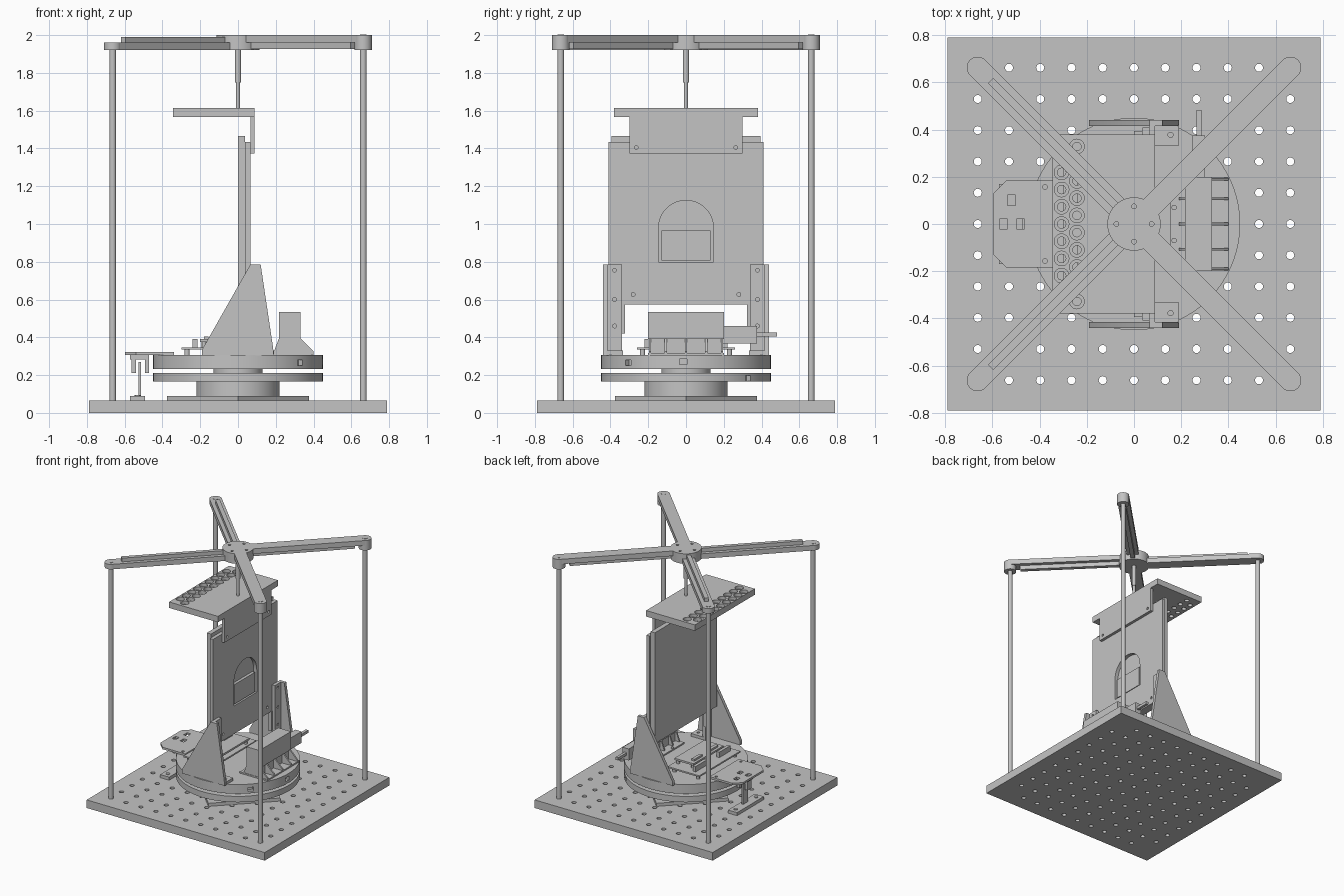
import bpy, bmesh, math
from mathutils import Matrix

cube = bpy.data.objects.get("Cube")
if cube:
    bpy.data.objects.remove(cube, do_unlink=True)

grey = bpy.data.materials.new("machined_grey")
grey.use_nodes = True
COLOUR = (0.55, 0.55, 0.55, 1)
grey.diffuse_color = COLOUR
for node in grey.node_tree.nodes:
    if node.type == "BSDF_PRINCIPLED":
        node.inputs["Base Color"].default_value = COLOUR


def finish(name, bm):
    bmesh.ops.recalc_face_normals(bm, faces=bm.faces)
    mesh = bpy.data.meshes.new(name)
    bm.to_mesh(mesh)
    bm.free()
    mesh.materials.append(grey)
    ob = bpy.data.objects.new(name, mesh)
    bpy.context.scene.collection.objects.link(ob)
    return ob


def prism(name, pts, lo, hi, axis="z"):
    """Extrude a 2D outline along an axis."""
    place = {"x": lambda a, b, h: (h, a, b),
             "y": lambda a, b, h: (a, h, b),
             "z": lambda a, b, h: (a, b, h)}[axis]
    bm = bmesh.new()
    low = [bm.verts.new(place(a, b, lo)) for a, b in pts]
    high = [bm.verts.new(place(a, b, hi)) for a, b in pts]
    bm.faces.new(low)
    bm.faces.new(high)
    for i in range(len(pts)):
        j = (i + 1) % len(pts)
        bm.faces.new((low[i], low[j], high[j], high[i]))
    return finish(name, bm)


def box(name, x0, x1, y0, y1, z0, z1):
    return prism(name, [(x0, y0), (x1, y0), (x1, y1), (x0, y1)], z0, z1)


def cylinders(name, spots, lo, hi, r, n=24, axis="z"):
    """One object holding equal cylinders at several spots."""
    bm = bmesh.new()
    turn = {"z": Matrix(), "x": Matrix(((0, 0, 1, 0), (1, 0, 0, 0), (0, 1, 0, 0), (0, 0, 0, 1)))}[axis]
    for a, b in spots:
        bmesh.ops.create_cone(bm, cap_ends=True, segments=n, radius1=r, radius2=r, depth=hi - lo,
                              matrix=turn @ Matrix.Translation((a, b, (lo + hi) / 2)))
    return finish(name, bm)


def cut(ob, cutter):
    mod = ob.modifiers.new("cut", "BOOLEAN")
    mod.operation, mod.solver, mod.object = "DIFFERENCE", "EXACT", cutter
    bpy.context.view_layer.update()
    deps = bpy.context.evaluated_depsgraph_get()
    mesh = bpy.data.meshes.new_from_object(ob.evaluated_get(deps))
    ob.modifiers.clear()
    ob.data = mesh
    bpy.data.objects.remove(cutter, do_unlink=True)


SIDES = (-1, 1)
POST = 0.663

# Perforated base plate
base = box("base_plate", -0.79, 0.79, -0.79, 0.79, 0, 0.065)
grid = [(i * 0.1325, j * 0.1325) for i in range(-5, 6) for j in range(-5, 6)
        if abs(i) + abs(j) < 10]
cut(base, cylinders("hole_cutter", grid, -0.1, 0.2, 0.017, 16))

# Corner posts and overhead cross
corners = [(sx * POST, sy * POST) for sx in SIDES for sy in SIDES]
cylinders("corner_posts", corners, 0.065, 1.95, 0.018)
for x, y in corners:
    right = x > 0
    side = ("right" if right else "left") + ("_back" if y > 0 else "_front")
    turn = Matrix.Rotation(math.atan2(y, x), 4, "Z")
    plate = (1.96, 2.0) if right else (1.92, 1.96)
    rib = (1.927, 1.96) if right else (1.96, 1.99)
    arm = box("arm_" + side, 0.08, POST * math.sqrt(2), -0.045, 0.045, *plate)
    stiffener = box("arm_rib_" + side, 0.09, 0.86, -0.016, 0.016, *rib)
    for ob in (arm, stiffener):
        ob.data.transform(turn)
    cylinders("arm_end_" + side, [(x, y)], 1.92, plate[1], 0.046, 32)
    cylinders("post_cap_" + side, [(x, y)], plate[1], plate[1] + 0.002, 0.018)
hub = cylinders("hub", [(0, 0)], 1.92, 2.0, 0.113, 48)
cut(hub, cylinders("hub_cutter", [(0.075, 0), (-0.075, 0), (0, 0.075), (0, -0.075)],
                   1.97, 2.1, 0.01, 16))
cylinders("spindle_upper", [(0, 0)], 1.75, 1.93, 0.017)
cylinders("spindle_lower", [(0, 0)], 1.6, 1.76, 0.011)

# Turntable stack
prism("turntable_foot", [(0.375, 0), (0, 0.375), (-0.375, 0), (0, -0.375)], 0.065, 0.09)
cylinders("turntable_pedestal", [(0, 0)], 0.09, 0.165, 0.22, 64)
lower = cylinders("lower_disk", [(0, 0)], 0.165, 0.212, 0.45, 96)
cylinders("turntable_neck", [(0, 0)], 0.21, 0.24, 0.13, 48)
upper = cylinders("upper_disk", [(0, 0)], 0.233, 0.307, 0.45, 96)
for disk, angle, z in ((upper, -43, 0.265), (upper, -2, 0.27), (lower, 47, 0.183)):
    notch = box("notch_cutter", 0.42, 0.5, -0.02, 0.02, z - 0.015, z + 0.015)
    notch.data.transform(Matrix.Rotation(math.radians(angle), 4, "Z"))
    cut(disk, notch)

# Upright panels, with an arched window in the right-hand one
box("back_panel", 0, 0.037, -0.395, 0.395, 0.575, 1.465)
panel = box("window_panel", 0.037, 0.065, -0.41, 0.41, 0.575, 1.435)
arch = [(-0.145, 0.8), (0.145, 0.8)]
arch += [(0.145 * math.cos(math.pi * k / 24), 0.98 + 0.145 * math.sin(math.pi * k / 24))
         for k in range(25)]
cut(panel, prism("arch_cutter", arch, 0.03, 0.1, "x"))
cut(panel, cylinders("screw_cutter", [(s * 0.28, 0.627) for s in SIDES], 0.05, 0.1, 0.01, 16, "x"))
box("window_block", 0.03, 0.06, -0.13, 0.13, 0.808, 0.965)

# Top shelf with staggered tube holes and its hanging flange
shelf = box("top_shelf", -0.345, 0.088, -0.38, 0.38, 1.567, 1.615)
holes = [(-0.307, 0.073 * k) for k in range(-4, 5)]
holes += [(-0.242, 0.073 * (k + 0.5)) for k in range(-5, 5)]
cut(shelf, cylinders("bore_cutter", holes, 1.59, 1.7, 0.031))
cut(shelf, cylinders("through_cutter", holes, 1.5, 1.7, 0.018, 16))
flange = box("shelf_flange", 0.065, 0.088, -0.298, 0.298, 1.372, 1.57)
cut(flange, cylinders("screw_cutter", [(s * 0.263, 1.405) for s in SIDES], 0, 0.2, 0.01, 16, "x"))

# Gusset brackets either side of the panels
web = [(-0.19, 0.305), (0.19, 0.305), (0.185, 0.35), (0.12, 0.785), (0.065, 0.785), (-0.19, 0.335)]
for s in SIDES:
    side = "back" if s > 0 else "front"
    prism("gusset_web_" + side, web, *sorted((s * 0.415, s * 0.44)), "y")
    face = box("gusset_face_" + side, 0.065, 0.09, *sorted((s * 0.338, s * 0.42)), 0.305, 0.785)
    cut(face, cylinders("screw_cutter", [(s * 0.378, z) for z in (0.46, 0.6, 0.755)],
                        0.08, 0.2, 0.01, 16, "x"))
    box("gusset_rib_" + side, 0.04, 0.07, *sorted((s * 0.322, s * 0.345)), 0.42, 0.58)
    foot = box("gusset_foot_" + side, 0.08, 0.19, *sorted((s * 0.333, s * 0.42)), 0.305, 0.33)
    cut(foot, cylinders("screw_cutter", [(0.155, s * 0.378)], 0.31, 0.4, 0.011, 16))

# Drive unit: ribbed housing with side motor and shaft
box("drive_housing", 0.217, 0.33, -0.2, 0.2, 0.39, 0.535)
box("drive_core", 0.225, 0.32, -0.19, 0.19, 0.31, 0.4)
box("drive_foot", 0.155, 0.4, -0.2, 0.2, 0.306, 0.318)
rib = [(0.4, 0.31), (0.4, 0.325), (0.33, 0.395), (0.217, 0.395), (0.19, 0.325), (0.19, 0.31)]
for i, y in enumerate((-0.19, -0.107, 0, 0.107, 0.19)):
    prism("drive_rib_%d" % i, rib, y - 0.006, y + 0.006, "y")
cylinders("drive_screws", [(0.17, s * 0.07) for s in SIDES], 0.31, 0.325, 0.011, 16)
box("side_motor", 0.245, 0.3, 0.19, 0.375, 0.368, 0.46)
box("motor_shaft", 0.264, 0.286, 0.37, 0.483, 0.404, 0.426)

# Circuit tray behind the panels
box("circuit_board", -0.3, -0.02, -0.26, 0.26, 0.335, 0.347)
cylinders("board_standoffs", [(x, s * 0.23) for x in (-0.27, -0.06) for s in SIDES], 0.3, 0.34, 0.014, 16)
box("upper_board", -0.2, -0.03, -0.19, 0.19, 0.375, 0.39)
cylinders("upper_standoffs", [(x, s * 0.17) for x in (-0.18, -0.05) for s in SIDES], 0.34, 0.38, 0.012, 16)
for s in SIDES:
    box("board_connector_" + ("back" if s > 0 else "front"),
        -0.24, -0.215, *sorted((s * 0.08, s * 0.22)), 0.345, 0.39)
    box("board_chip_" + ("back" if s > 0 else "front"),
        -0.18, -0.155, *sorted((s * 0.05, s * 0.15)), 0.388, 0.405)

# Overhanging sensor plate
tray = prism("sensor_plate", [(-0.34, -0.185), (-0.34, 0.185), (-0.54, 0.185), (-0.597, 0.13),
                              (-0.597, -0.13), (-0.54, -0.185)], 0.307, 0.323)
for x, y in ((-0.553, 0), (-0.482, 0), (-0.52, 0.1)):
    cut(tray, box("slot_cutter", x - 0.017, x + 0.017, y - 0.022, y + 0.022, 0.2, 0.4))
cut(tray, cylinders("screw_cutter", [(-0.378, s * 0.157) for s in SIDES], 0.2, 0.4, 0.01, 16))

# Forked sensor and the flag that passes through it
box("sensor_bridge", -0.572, -0.47, -0.03, 0.03, 0.283, 0.308)
for x in (-0.552, -0.482):
    box("sensor_prong", x - 0.011, x + 0.011, -0.025, 0.025, 0.21, 0.29)
box("flag_foot", -0.572, -0.492, -0.17, 0.17, 0.065, 0.09)
box("flag_post", -0.528, -0.514, -0.03, 0.03, 0.09, 0.27)
cylinders("flag_screws", [(-0.532, s * 0.13) for s in SIDES], 0.09, 0.096, 0.015, 16)

# Smooth the round parts, keep the edges sharp
bpy.ops.object.select_all(action="DESELECT")
for ob in bpy.context.scene.objects:
    if ob.type == "MESH":
        ob.select_set(True)
        bpy.context.view_layer.objects.active = ob
bpy.ops.object.shade_smooth_by_angle(angle=math.radians(30))
